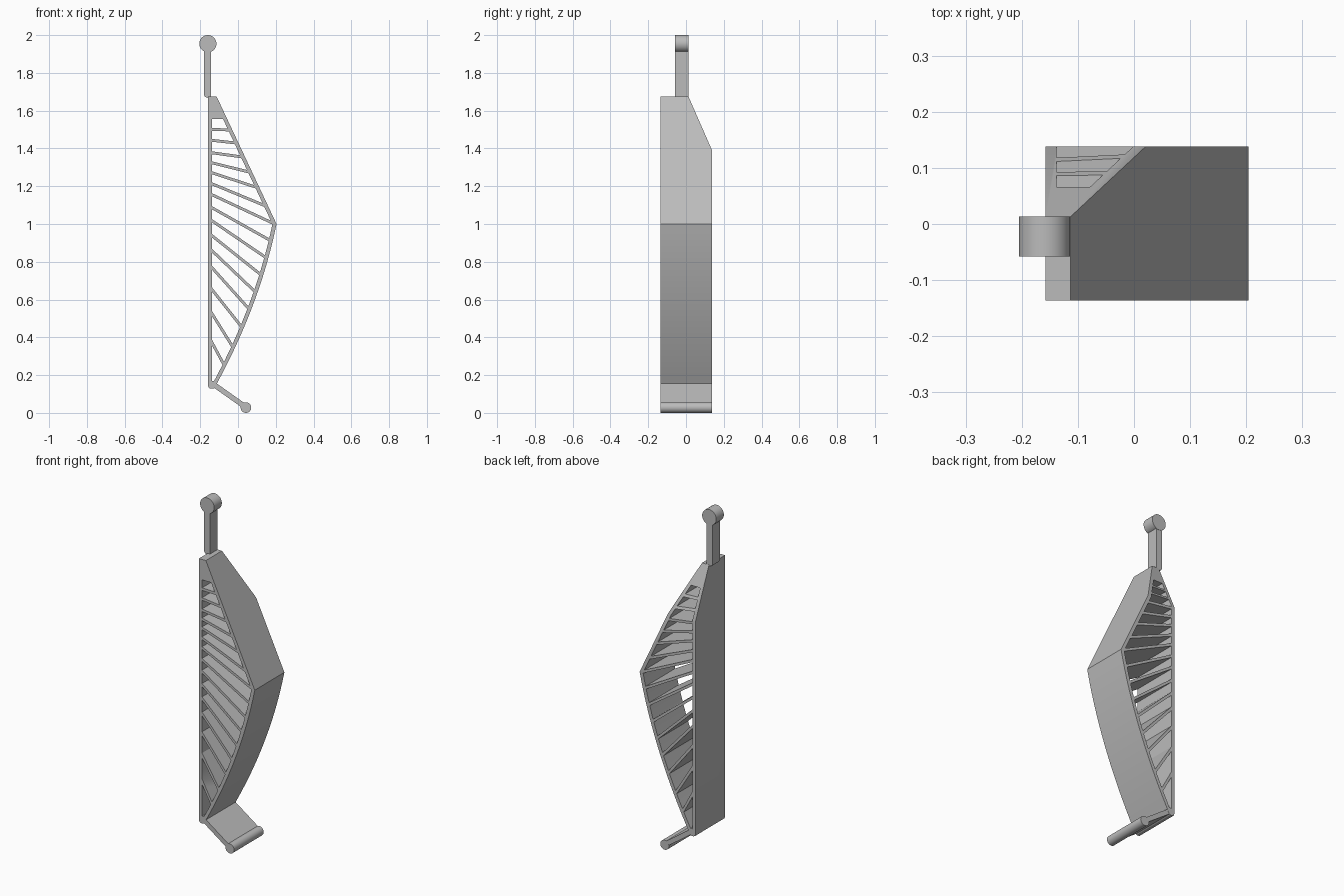
import bpy, bmesh, math

if "Cube" in bpy.data.objects:
    bpy.data.objects.remove(bpy.data.objects["Cube"])

grey = bpy.data.materials.new("plain_grey")
grey.use_nodes = True
grey.diffuse_color = (0.5, 0.5, 0.5, 1)
grey.node_tree.nodes["Principled BSDF"].inputs["Base Color"].default_value = (0.5, 0.5, 0.5, 1)

Y0, Y1 = -0.136, 0.138          # full width of the finger
BACK, SKIN = -0.138, 0.022      # inner side of the back wall, skin thickness along x
TOP, TIP = 1.675, 1.0           # top of the body, height of the widest point


def prisms(name, outlines, a, b, axis="y"):
    """Extrude each closed outline from a to b along the axis, in one object."""
    bm = bmesh.new()
    for outline in outlines:
        place = lambda p, t: (p[0], t, p[1]) if axis == "y" else (t, p[0], p[1])
        near = [bm.verts.new(place(p, a)) for p in outline]
        far = [bm.verts.new(place(p, b)) for p in outline]
        bm.faces.new(near)
        bm.faces.new(far[::-1])
        for i in range(len(near)):
            j = (i + 1) % len(near)
            bm.faces.new((near[j], near[i], far[i], far[j]))
    bmesh.ops.recalc_face_normals(bm, faces=bm.faces)
    mesh = bpy.data.meshes.new(name)
    bm.to_mesh(mesh)
    bm.free()
    mesh.materials.append(grey)
    obj = bpy.data.objects.new(name, mesh)
    bpy.context.collection.objects.link(obj)
    return obj


def select(obj):
    bpy.ops.object.select_all(action="DESELECT")
    obj.select_set(True)
    bpy.context.view_layer.objects.active = obj


def cut(obj, cutter):
    mod = obj.modifiers.new("cut", "BOOLEAN")
    mod.operation, mod.solver, mod.object = "DIFFERENCE", "EXACT", cutter
    select(obj)
    bpy.ops.object.modifier_apply(modifier=mod.name)
    bpy.data.objects.remove(cutter)


def circle(x, z, r, n=48):
    return [(x + r * math.cos(math.tau * i / n), z + r * math.sin(math.tau * i / n)) for i in range(n)]


def skin_x(z):
    """Outer face of the bent skin: straight above the tip, curved below."""
    if z >= TIP:
        return 0.204 - 0.47 * (z - TIP)
    return 0.075 + 0.293 * (z - 0.56) - 0.2 * (z - 0.56) * (z - TIP)


def rib_edge(rib, side):
    """Heights where one side of a rib meets the back wall and the skin."""
    left, right, half = rib
    slope = (right - left) / (skin_x(right) - SKIN - BACK)
    start = left + side * half * math.hypot(1, slope)
    z = right
    for _ in range(60):
        z = start + slope * (skin_x(z) - SKIN - BACK)
    return start, z


# Body outline: back wall, rounded foot, curved skin, straight skin
curve = [(skin_x(z), z) for z in (0.15 + (TIP - 0.15) * i / 24 for i in range(25))]
body = prisms("finger_body", [[(-0.158, TOP), (-0.158, 0.142), (-0.154, 0.132), (-0.145, 0.128),
                               (-0.132, 0.128), (-0.122, 0.134)] + curve + [(skin_x(TOP), TOP)]], Y0, Y1)

# Openings between neighbouring ribs
lefts = [1.501, 1.443, 1.377, 1.324, 1.271, 1.213, 1.155, 1.086, 1.017, 0.938, 0.859, 0.769, 0.653, 0.526, 0.373]
rights = [1.498, 1.43, 1.356, 1.277, 1.197, 1.1, 1.007, 0.917, 0.827, 0.737, 0.647, 0.557, 0.462, 0.357, 0.262]
ribs = [(1.555, 1.555, 0)] + [(a, b, 0.0075) for a, b in zip(lefts, rights)] + [(0.17, 0.17, 0)]
openings = []
for upper, lower in zip(ribs, ribs[1:]):
    ul, ur = rib_edge(upper, -1)
    ll, lr = rib_edge(lower, 1)
    side = [lr + (ur - lr) * i / 4 for i in range(5)]
    openings.append([(BACK, ul), (BACK, ll)] + [(skin_x(z) - SKIN, z) for z in side])
cut(body, prisms("opening_cutter", openings, Y0 - 0.1, Y1 + 0.1))

# Sloped cut across the upper rear corner
cut(body, prisms("corner_cutter", [[(0.0005, 1.7035), (0.1505, 1.3615), (0.2, 1.8)]], -0.5, 0.5, "x"))

# Upper stem with its round knob
stem = prisms("upper_stem", [[(-0.18, 1.95), (-0.18, 1.682), (-0.174, 1.672), (-0.16, 1.668),
                              (-0.142, 1.668), (-0.142, 1.95)]], -0.057, 0.012)
knob = prisms("upper_knob", [circle(-0.1595, 1.9545, 0.0455)], -0.058, 0.013)

# Lower tab ending in a round bar
ax, az, bx, bz, half = -0.128, 0.15, 0.042, 0.03, 0.0135
length = math.hypot(bx - ax, bz - az)
nx, nz = -(bz - az) / length * half, (bx - ax) / length * half
tab = prisms("lower_tab", [[(ax + nx, az + nz), (ax - nx, az - nz), (bx - nx, bz - nz), (bx + nx, bz + nz)]],
             Y0 + 0.0005, Y1 - 0.0005)
bar = prisms("lower_bar", [circle(0.042, 0.028, 0.028)], Y0, Y1)

for obj in (body, stem, knob, tab, bar):
    select(obj)
    bpy.ops.object.shade_smooth_by_angle(angle=math.radians(30))
